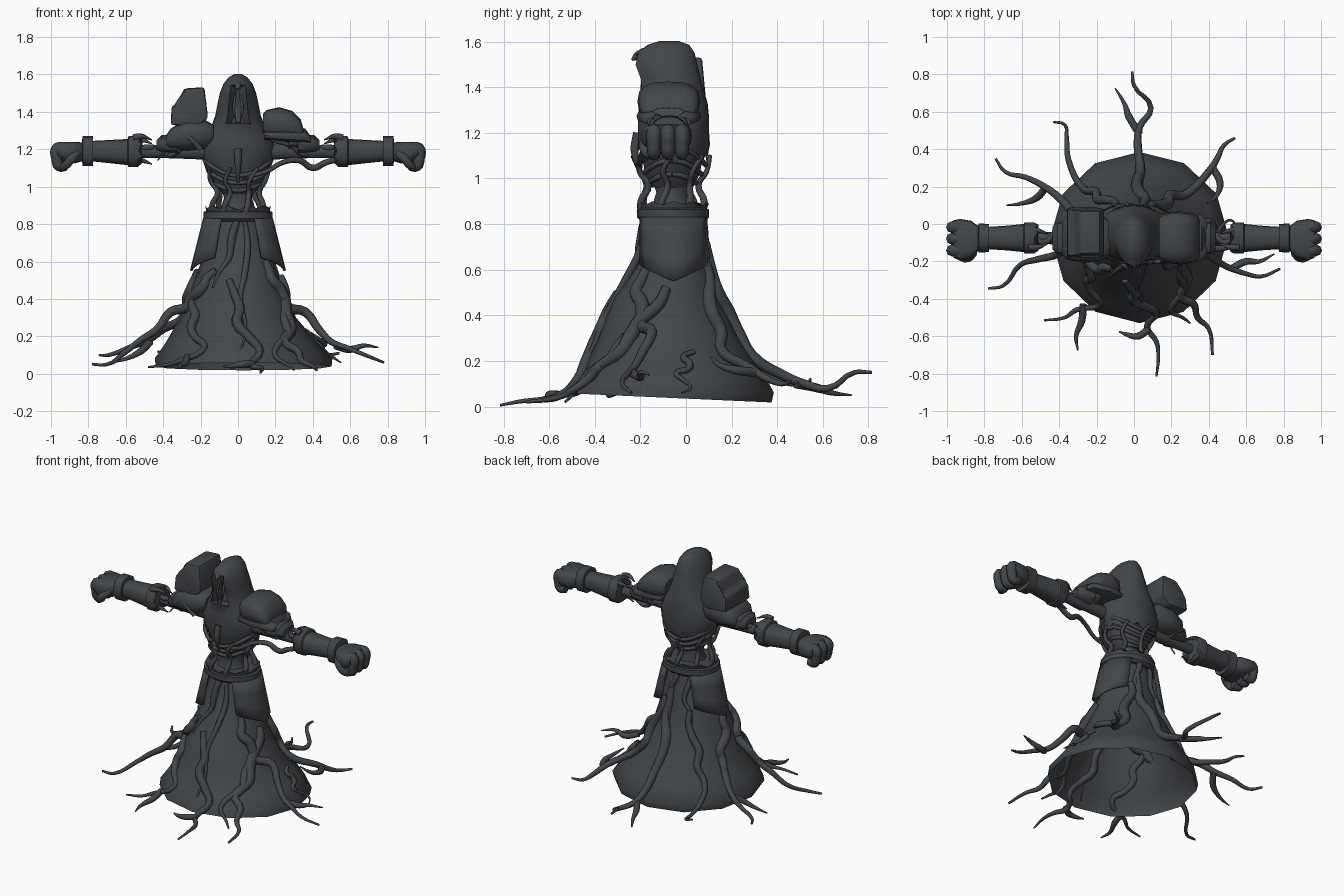
import bpy, bmesh, math, random
from mathutils import Vector

random.seed(4)
cube = bpy.data.objects.get("Cube")
if cube:
    bpy.data.objects.remove(cube, do_unlink=True)

slate = bpy.data.materials.new("dark_slate")
slate.use_nodes = True
slate.diffuse_color = (0.055, 0.062, 0.068, 1)
slate.node_tree.nodes["Principled BSDF"].inputs["Base Color"].default_value = slate.diffuse_color
ARM_Y = -0.075


def finish(name, mesh, angle=40):
    obj = bpy.data.objects.new(name, mesh)
    bpy.context.collection.objects.link(obj)
    mesh.materials.clear()
    mesh.materials.append(slate)
    for p in mesh.polygons:
        p.use_smooth = True
    mesh.set_sharp_from_angle(angle=math.radians(angle))
    return obj


def from_bmesh(name, bm, angle=40):
    bmesh.ops.recalc_face_normals(bm, faces=bm.faces)
    mesh = bpy.data.meshes.new(name)
    bm.to_mesh(mesh)
    bm.free()
    return finish(name, mesh, angle)


def section(row, a, axis="z", power=1.0):
    """Point at angle a on a cross-section row: position, half width, low, high, offset."""
    t, half, lo, hi = row[:4]
    off = row[4] if len(row) > 4 else 0
    c, s = (math.copysign(abs(f(a)) ** power, f(a)) for f in (math.cos, math.sin))
    u, v = off + half * c, (lo + hi) / 2 + (hi - lo) / 2 * s
    return Vector((u, v, t)) if axis == "z" else Vector((t, ARM_Y + u, v))


def loft(name, rows, axis="z", n=16, power=1.0, side=1, caps=True, jag=0, opening=None, angle=40):
    bm = bmesh.new()
    rings = []
    for i, row in enumerate(rows):
        ring = []
        for k in range(n):
            p = section(row, math.tau * k / n, axis, power)
            if i == 0 and jag:
                d = jag * (k % 2) * random.uniform(0.5, 1.2)
                p += Vector((0, 0, d)) if axis == "z" else Vector((d, 0, 0))
            p.x *= side
            ring.append(bm.verts.new(p))
        rings.append(ring)
    for a, b in zip(rings, rings[1:]):
        for k in range(n):
            bm.faces.new((a[k], a[(k + 1) % n], b[(k + 1) % n], b[k]))
    if caps:
        bm.faces.new(rings[0])
        bm.faces.new(rings[-1])
    bmesh.ops.recalc_face_normals(bm, faces=bm.faces)
    if opening:
        hole = [f for f in bm.faces if opening(f.calc_center_median())]
        bmesh.ops.inset_region(bm, faces=hole, thickness=0.01, depth=0.008)
        bmesh.ops.inset_region(bm, faces=hole, thickness=0.008, depth=-0.06)
    return from_bmesh(name, bm, angle)


def tube(name, points, r, start=0.6, end=0.2, side=1):
    """Tapered vine through the points."""
    curve = bpy.data.curves.new(name, "CURVE")
    curve.dimensions = "3D"
    curve.bevel_depth, curve.bevel_resolution, curve.resolution_u = r, 2, 4
    curve.use_fill_caps = True
    sp = curve.splines.new("BEZIER")
    sp.bezier_points.add(len(points) - 1)
    for i, (bp, p) in enumerate(zip(sp.bezier_points, points)):
        t = i / (len(points) - 1)
        bp.co = (p[0] * side, p[1], p[2])
        bp.handle_left_type = bp.handle_right_type = "AUTO"
        bp.radius = start + (1 - start) * t / 0.3 if t < 0.3 else 1 + (end - 1) * (t - 0.3) / 0.7
    tmp = bpy.data.objects.new(name + "_path", curve)
    bpy.context.collection.objects.link(tmp)
    graph = bpy.context.evaluated_depsgraph_get()
    mesh = bpy.data.meshes.new_from_object(tmp.evaluated_get(graph))
    bpy.data.objects.remove(tmp, do_unlink=True)
    return finish(name, mesh, 60)


def plate(name, outline, y0, y1, bevel, taper):
    """Bevelled armour block from an x-z outline; taper narrows its top."""
    bm = bmesh.new()
    zs = [p[1] for p in outline]
    mid = (y0 + y1) / 2
    ends = []
    for y in (y0, y1):
        ends.append([])
        for x, z in outline:
            k = 1 + (taper - 1) * (z - min(zs)) / (max(zs) - min(zs))
            ends[-1].append(bm.verts.new((x, mid + (y - mid) * k, z)))
        bm.faces.new(ends[-1])
    n = len(outline)
    for i in range(n):
        j = (i + 1) % n
        bm.faces.new((ends[0][i], ends[0][j], ends[1][j], ends[1][i]))
    bmesh.ops.bevel(bm, geom=bm.edges[:], offset=bevel, segments=2, affect="EDGES", profile=0.5)
    return from_bmesh(name, bm)


# Open skirt with an upright hem, tilted slightly down at the back
SKIRT = [(0.88, .12, -.17, .06), (.62, .19, -.22, .11), (.48, .24, -.32, .15), (.3, .31, -.39, .24),
         (.16, .41, -.46, .33, .02), (.08, .475, -.51, .385, .03), (.035, .47, -.53, .375, .03)]
skirt = loft("skirt", SKIRT, n=12, caps=False, angle=60)
for v in skirt.data.vertices:
    if v.co.z < .1:
        v.co.z -= .018 * v.co.y / .4

# Hooded robe with a sunken face opening and ragged hem
loft("hooded_robe", [(1.07, .165, -.19, .09), (1.15, .192, -.21, .105), (1.22, .2, -.21, .1),
     (1.28, .172, -.21, .1), (1.33, .14, -.205, .095), (1.38, .122, -.2, .08), (1.44, .11, -.205, .065),
     (1.5, .097, -.228, .05), (1.55, .078, -.215, .038), (1.585, .05, -.17, .015), (1.602, .02, -.12, -.03)],
     n=24, jag=.04, angle=60,
     opening=lambda c: abs(c.x) < .05 and c.y < -.12 and 1.33 < c.z < 1.545)
tube("hood_peak", [(0, -.18, 1.55), (0, -.215, 1.535), (0, -.238, 1.52)], .025, 1, .2)
for s in (-1, 1):
    tube("face_tendril", [(.012, -.17, 1.5), (.022, -.19, 1.42), (.01, -.2, 1.34)], .01, side=s)

# Ribcage, spine and waist vines
loft("ribcage", [(.96, .08, -.15, .03), (1.02, .13, -.18, .06), (1.12, .17, -.195, .08)], n=16)
loft("spine", [(.83, .11, -.16, .04), (.89, .09, -.145, .025), (.94, .075, -.13, .015),
               (1.0, .09, -.15, .03)], n=12)
tube("breastbone", [(0, -.21, 1.2), (0, -.225, 1.12), (0, -.2, 1.02)], .022, 1, .3)
for z, rx, dip in ((1.0, .125, .02), (1.05, .155, .03), (1.1, .178, .04)):
    hoop = (z, rx, -.06 - rx * .84, -.06 + rx * .82)
    pts = [section(hoop, math.tau * k / 16) for k in range(17)]
    for k, p in enumerate(pts):
        p.z += dip * math.cos(math.tau * k / 8)
    tube("rib_hoop", pts, .012, 1, 1)
for k in range(7):
    a = math.tau * (k + .5) / 7
    pts = [section((z, w, -.06 - w * 1.05, -.06 + w * 1.0), a + t) for z, w, t in
           ((.83, .13, 0), (.9, .14, .15), (.97, .115, .3), (1.03, .15, .2), (1.1, .17, .45))]
    tube("waist_vine", pts, .016, 1, .6)

# Belt rings with a ragged upper lip
loft("belt", [(.9, .175, -.21, .1), (.87, .17, -.205, .09), (.865, .185, -.215, .1),
              (.83, .185, -.215, .1), (.815, .165, -.2, .085)], n=20, jag=-.02)

# Curved hip plates with pointed lower edges
for s, label in ((1, "left"), (-1, "right")):
    bm = bmesh.new()
    rows = []
    for i in range(4):
        t = i / 3
        row = []
        for k in range(9):
            a = math.radians(-60 + 15 * k)
            drop = .21 + .07 * (1 - abs(k - 4) / 4)
            p = section((.83 - drop * t, .18 + .07 * t, -.22, .11), a)
            row.append(bm.verts.new((p.x * s, p.y, p.z)))
        rows.append(row)
    for a, b in zip(rows, rows[1:]):
        for k in range(8):
            bm.faces.new((a[k], a[k + 1], b[k + 1], b[k]))
    obj = from_bmesh(label + "_hip_plate", bm)
    solid = obj.modifiers.new("thickness", "SOLIDIFY")
    solid.thickness, solid.offset = .014, 0

# Arms: thin limb, bracer, fist
for s, label in ((1, "left"), (-1, "right")):
    loft(label + "_upper_arm", [(.12, .04, 1.14, 1.24), (.35, .034, 1.15, 1.22), (.62, .032, 1.155, 1.215)],
         "x", 10, side=s)
    loft(label + "_bracer", [(.53, .075, 1.12, 1.265), (.535, .083, 1.105, 1.275), (.585, .083, 1.105, 1.27),
         (.59, .075, 1.115, 1.255), (.68, .066, 1.125, 1.25), (.775, .06, 1.135, 1.245), (.775, .075, 1.11, 1.27),
         (.83, .078, 1.11, 1.27), (.835, .06, 1.14, 1.24)], "x", 16, .8, s, jag=-.02)
    loft(label + "_palm", [(.82, .055, 1.14, 1.235), (.87, .1, 1.125, 1.24, -.008), (.93, .112, 1.13, 1.24, -.01),
         (.965, .1, 1.16, 1.228, -.005)], "x", 16, .6, s)
    for k in range(3):
        y = ARM_Y - .066 + .062 * k
        tube(label + "_finger", [(.92, y, 1.2), (.965, y, 1.203), (.967, y, 1.15), (.955, y, 1.11),
             (.915, y, 1.115)], .033, 1, .8, s)
    tube(label + "_thumb", [(.86, -.15, 1.18), (.89, -.18, 1.15), (.925, -.17, 1.11), (.95, -.13, 1.1)],
         .026, 1, .7, s)
    # Splinters and vines around the elbow
    for dy, z in ((-.05, 1.26), (.04, 1.24), (-.03, 1.13)):
        tube(label + "_elbow_splinter", [(.56, ARM_Y + dy, z), (.52, ARM_Y + dy, z + .01),
             (.46, ARM_Y + dy * .6, z - .01)], .02, 1, .15, s)
    tube(label + "_arm_coil", [(.54, -.06, 1.2), (.48, -.1, 1.21), (.42, -.05, 1.2), (.36, -.1, 1.17),
         (.28, -.13, 1.22), (.18, -.16, 1.25)], .016, 1, .7, s)
    # Overlapping lower shoulder scales
    for x, z, h in ((.36, 1.255, .06), (.41, 1.23, .05)):
        loft(label + "_shoulder_scale", [(x - .09, .09, z - .055, z + h), (x, .085, z - .045, z + h - .005),
             (x + .025, .06, z - .035, z + .02)], "x", 12, .7, s)
tube("left_arm_vine", [(.56, -.1, 1.15), (.47, -.13, 1.13), (.4, -.13, 1.1), (.33, -.15, 1.14),
     (.24, -.18, 1.13), (.15, -.2, 1.08), (.02, -.2, 1.05)], .018, .8, .6)

# Shoulder armour: tall broken slab on the right, rounded guard on the left
plate("right_shoulder_slab", [(-.36, 1.33), (-.355, 1.43), (-.315, 1.45), (-.29, 1.525), (-.18, 1.532),
      (-.16, 1.37), (-.21, 1.32)], -.18, .09, .014, .85)
loft("right_shoulder_base", [(.13, .09, 1.24, 1.33), (.18, .125, 1.2, 1.36), (.28, .13, 1.19, 1.36),
     (.36, .115, 1.2, 1.31), (.385, .09, 1.21, 1.27)], "x", 16, .7, -1)
loft("left_shoulder_guard", [(.135, .105, 1.28, 1.39), (.155, .125, 1.26, 1.41), (.22, .138, 1.25, 1.425),
     (.29, .132, 1.25, 1.405), (.335, .12, 1.25, 1.36), (.35, .1, 1.25, 1.31)], "x", 16, .72)
loft("left_shoulder_rim", [(.14, .13, 1.25, 1.3), (.25, .142, 1.24, 1.305), (.36, .125, 1.235, 1.295),
     (.39, .095, 1.23, 1.27)], "x", 16, .6)
tube("right_shoulder_vine", [(-.2, -.18, 1.2), (-.27, -.19, 1.27), (-.33, -.17, 1.3), (-.37, -.13, 1.22),
     (-.43, -.12, 1.14)], .018, .8, .2)


def on_skirt(deg, z):
    """Point on the skirt surface at a compass angle and height."""
    for hi, lo in zip(SKIRT, SKIRT[1:]):
        if lo[0] <= z <= hi[0]:
            t = (hi[0] - z) / (hi[0] - lo[0])
            h, l = hi + (0,) * (5 - len(hi)), lo + (0,) * (5 - len(lo))
            return section([p + (q - p) * t for p, q in zip(h, l)], math.radians(deg))


def root(start, stop, ztop, zlow, tips, r):
    pts = []
    for i in range(6):
        t = i / 5
        wobble = 4 * math.sin(i * 2.1 + start)
        pts.append(on_skirt(start + (stop - start) * t + wobble, ztop + (zlow - ztop) * t))
    tube("root", pts + tips, r)


# Roots crawling down the skirt and out over the ground
root(70, 90, .72, .22, [(.02, .42, .14), (.03, .52, .1), (.09, .62, .08), (0, .74, .15), (-.01, .815, .15)], .034)
root(62, 42, .65, .25, [(.4, .28, .17), (.45, .36, .12), (.48, .42, .1), (.54, .46, .11)], .034)
root(115, 138, .6, .2, [(-.35, .34, .14), (-.36, .46, .1), (-.37, .53, .1), (-.43, .545, .12)], .028)
root(185, 158, .55, .3, [(-.4, .14, .24), (-.48, .2, .18), (-.58, .25, .14), (-.69, .28, .1), (-.74, .35, .1)], .034)
root(235, 198, .55, .36, [(-.36, -.14, .33), (-.43, -.17, .24), (-.52, -.19, .18), (-.61, -.22, .11),
     (-.7, -.33, .05), (-.78, -.345, .05)], .034)
root(205, 238, .42, .14, [(-.31, -.46, .07), (-.37, -.5, .05), (-.48, -.515, .035)], .028)
root(262, 279, .5, .12, [(.07, -.55, .05), (.12, -.63, .03), (.13, -.71, .025), (.12, -.815, .006)], .03)
root(358, 308, .52, .17, [(.32, -.43, .12), (.34, -.5, .07), (.4, -.56, .04), (.42, -.7, .02)], .036)
root(315, 340, .6, .36, [(.36, -.15, .33), (.43, -.19, .24), (.5, -.23, .17), (.58, -.26, .14),
     (.68, -.28, .1), (.78, -.24, .06)], .034)
root(335, 292, .36, .1, [(.26, -.5, .05), (.3, -.53, .02)], .026)
root(15, 5, .24, .12, [(.52, .02, .08), (.55, -.02, .06)], .018)
root(272, 238, .86, .46, [], .026)
root(288, 268, .84, .1, [], .02)

# Side shoots
SHOOTS = [
    [(.03, .48, .1), (-.03, .58, .08), (-.05, .64, .06), (-.1, .725, .05)],
    [(.42, .3, .15), (.46, .22, .16), (.44, .15, .18), (.39, .11, .22)],
    [(-.47, .2, .17), (-.52, .14, .12), (-.6, .11, .08), (-.68, .1, .06)],
    [(-.27, -.43, .09), (-.28, -.52, .06), (-.31, -.6, .04), (-.3, -.675, .03)],
    [(.08, -.56, .05), (.02, -.6, .05), (-.04, -.59, .04), (-.08, -.575, .04)],
    [(.52, -.24, .15), (.6, -.2, .13), (.67, -.2, .15), (.75, -.16, .14)],
]
for pts in SHOOTS:
    tube("root_shoot", pts, .02, 1, .2)

# Vines from the belt down over the skirt
for deg in (75, 115):
    pts = [on_skirt(deg + 8 * math.sin(i * 1.7), .87 - .07 * i) for i in range(6)]
    tube("belt_vine", pts, .02, 1, .3)
